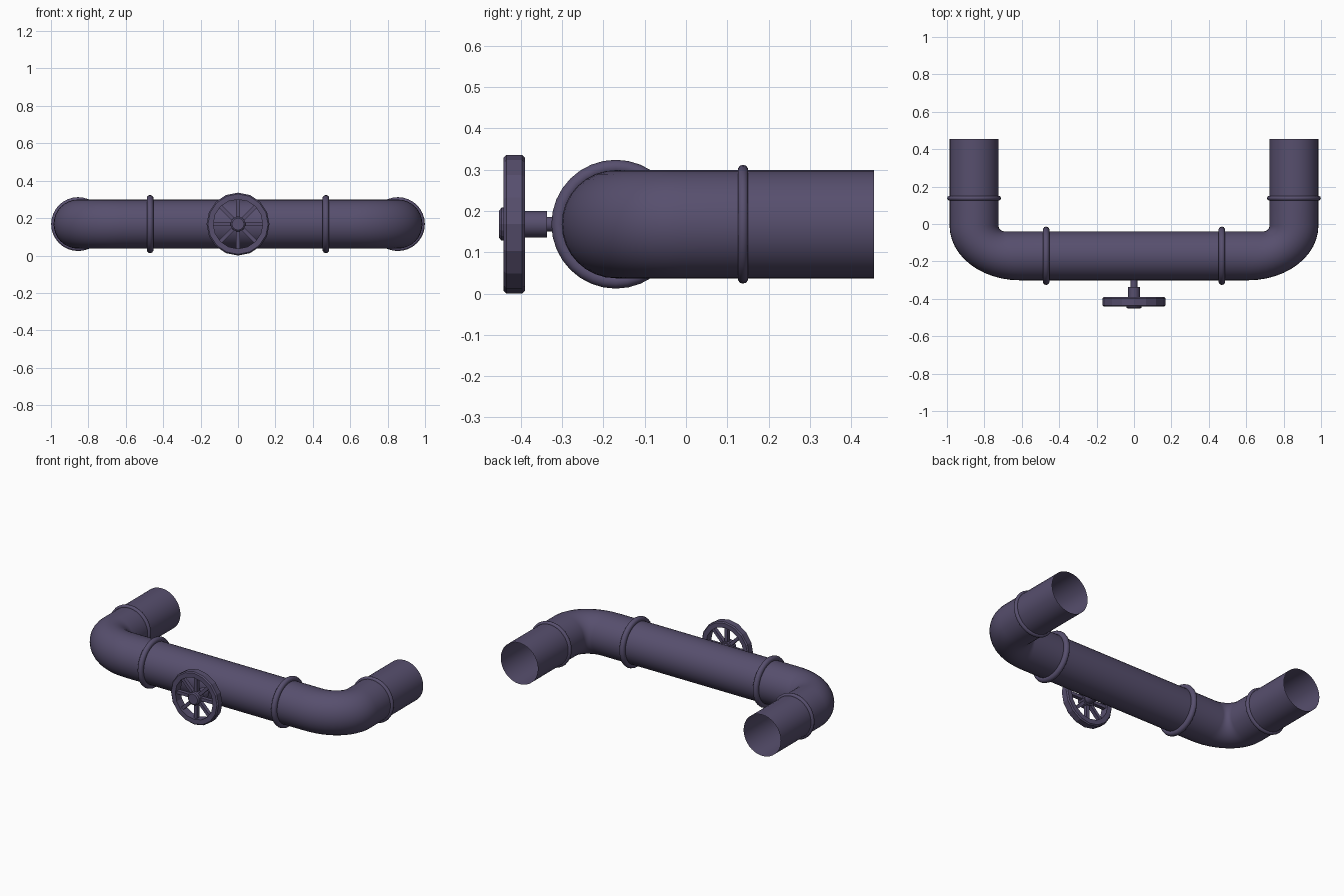
import bpy, bmesh
from math import sin, cos, pi, radians
from mathutils import Vector, Matrix

if "Cube" in bpy.data.objects:
    bpy.data.objects.remove(bpy.data.objects["Cube"])

R, ZC, XC, YC = 0.131, 0.168, 0.855, -0.17   # pipe radius, axis height, leg x, main pipe y
mat = bpy.data.materials.new("purple_paint")
mat.diffuse_color = (0.095, 0.078, 0.155, 1)
mat.use_nodes = True
mat.node_tree.nodes["Principled BSDF"].inputs["Base Color"].default_value = mat.diffuse_color


def finish(name, bm, smooth=None):
    bmesh.ops.recalc_face_normals(bm, faces=bm.faces)
    me = bpy.data.meshes.new(name)
    bm.to_mesh(me)
    bm.free()
    me.materials.append(mat)
    ob = bpy.data.objects.new(name, me)
    bpy.context.collection.objects.link(ob)
    if smooth:
        bpy.ops.object.select_all(action='DESELECT')
        ob.select_set(True)
        bpy.context.view_layer.objects.active = ob
        bpy.ops.object.shade_smooth_by_angle(angle=radians(smooth))
    return ob


def bridge(bm, rings, closed=False):
    """Join successive vertex rings with quads."""
    pairs = list(zip(rings, rings[1:]))
    if closed:
        pairs.append((rings[-1], rings[0]))
    for a, b in pairs:
        n = len(a)
        for i in range(n):
            bm.faces.new((a[i], a[(i + 1) % n], b[(i + 1) % n], b[i]))


def spin(name, profile, centre, axis, n, closed=True, smooth=None):
    """Revolve (radius, along-axis) points around an axis through centre."""
    bm = bmesh.new()
    rot = Vector((0, 0, 1)).rotation_difference(Vector(axis)).to_matrix()
    rings = [[bm.verts.new(Vector(centre) + rot @ Vector(
        (r * cos(2 * pi * i / n), r * sin(2 * pi * i / n), h))) for i in range(n)]
        for r, h in profile]
    bridge(bm, rings, closed)
    if not closed:
        bm.faces.new(rings[0])
        bm.faces.new(rings[-1])
    return finish(name, bm, smooth)


# Pipe: sections span from the tight inside corner to the wide outside sweep
inner, outer = [], []
STEPS = 12
for k in range(STEPS + 1):
    t = k / STEPS * pi / 2
    inner.append(Vector((XC - R - 0.03 + 0.03 * sin(t), YC + R + 0.03 - 0.03 * cos(t), ZC)))
    outer.append(Vector((0.61 + (XC + R - 0.61) * sin(t), -0.01 - (YC - R + 0.01) * -cos(t), ZC)))
inner = [Vector((0.47, YC + R, ZC))] + inner + [Vector((XC - R, y, ZC)) for y in (0.135, 0.455)]
outer = [Vector((0.47, YC - R, ZC))] + outer + [Vector((XC + R, y, ZC)) for y in (0.135, 0.455)]
mirror = Matrix.Diagonal((-1, 1, 1))
inner = [mirror @ p for p in reversed(inner)] + inner
outer = [mirror @ p for p in reversed(outer)] + outer
bm = bmesh.new()
N = 32
rings = []
for a, b in zip(inner, outer):
    mid, half = (a + b) / 2, (b - a) / 2
    rings.append([bm.verts.new(mid + half * cos(2 * pi * i / N) + Vector((0, 0, R * sin(2 * pi * i / N))))
                  for i in range(N)])
bridge(bm, rings)
finish("pipe", bm, 30)


# Joint collars
def collar(name, centre, axis, major, minor):
    prof = [(major + minor * cos(2 * pi * j / 10), minor * sin(2 * pi * j / 10)) for j in range(10)]
    spin(name, prof, centre, axis, 32, smooth=40)


for side, s in (("left", -1), ("right", 1)):
    collar("main_collar_" + side, (s * 0.47, YC, ZC), (1, 0, 0), 0.138, 0.018)
    collar("leg_collar_" + side, (s * XC, 0.138, ZC), (0, 1, 0), 0.131, 0.013)

# Valve handwheel: bevelled rim, hub, stepped stem
rim = [(0.132, -0.026), (0.161, -0.026), (0.168, -0.019), (0.168, 0.019), (0.161, 0.026), (0.132, 0.026)]
spin("wheel_rim", rim, (0, -0.416, ZC), (0, 1, 0), 16)
spin("wheel_hub", [(0.032, -0.453), (0.04, -0.447), (0.04, -0.395)], (0, 0, ZC), (0, 1, 0), 16, closed=False)
spin("valve_stem", [(0.032, -0.40), (0.032, -0.337), (0.018, -0.337), (0.018, -0.28)],
     (0, 0, ZC), (0, 1, 0), 16, closed=False, smooth=30)

# Eight spokes
bm = bmesh.new()
for k in range(8):
    m = (Matrix.Translation((0, -0.416, ZC)) @ Matrix.Rotation(k * pi / 4, 4, 'Y')
         @ Matrix.Translation((0.086, 0, 0)) @ Matrix.Diagonal((0.106, 0.024, 0.02, 1)))
    bmesh.ops.create_cube(bm, size=1, matrix=m)
finish("wheel_spokes", bm)
